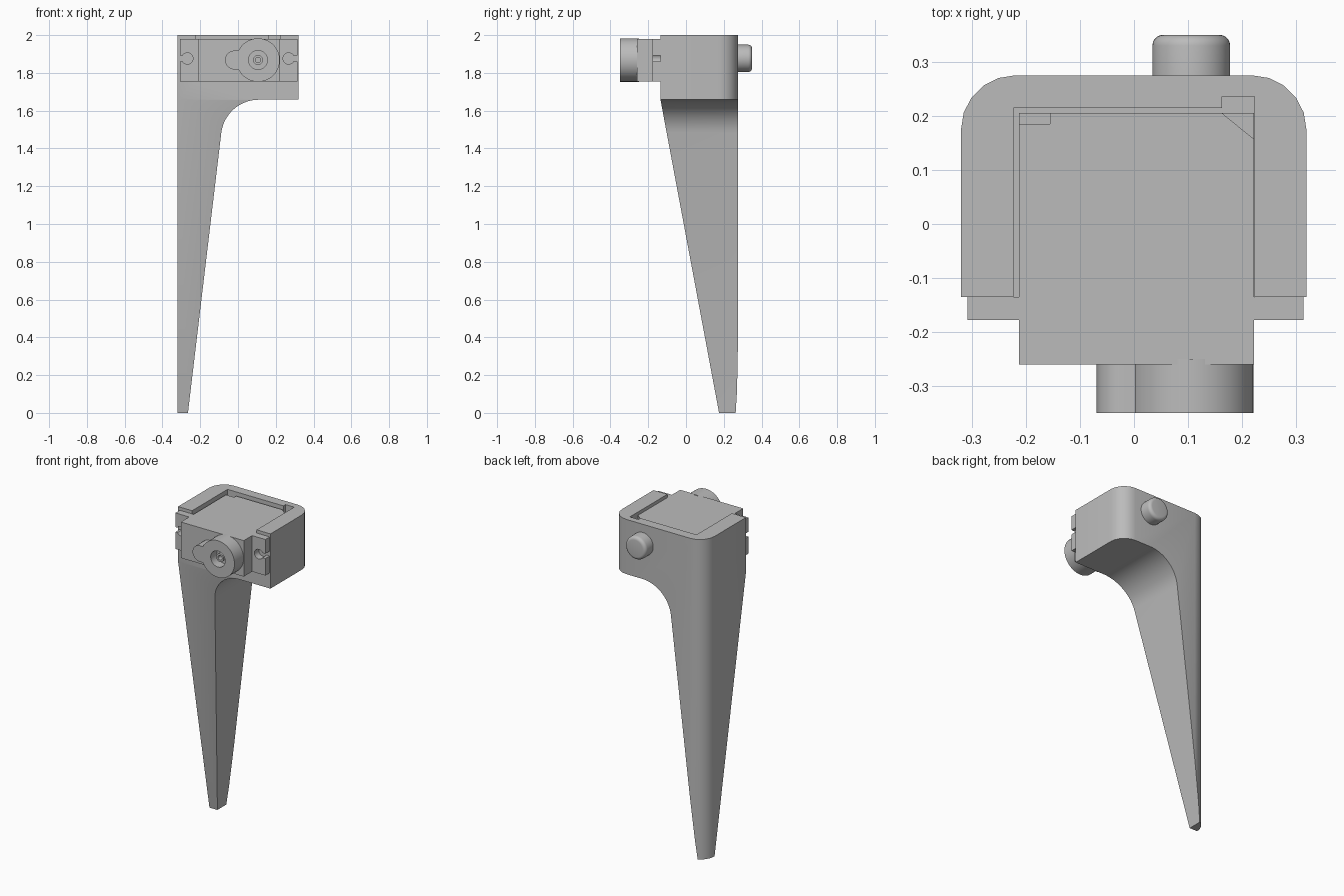
import bpy, bmesh
from math import cos, sin, pi, radians

cube = bpy.data.objects.get("Cube")
if cube:
    bpy.data.objects.remove(cube, do_unlink=True)

grey = bpy.data.materials.new("plain grey")
grey.use_nodes = True
COLOUR = (0.5, 0.5, 0.5, 1)
grey.diffuse_color = COLOUR
grey.node_tree.nodes["Principled BSDF"].inputs["Base Color"].default_value = COLOUR

# How profile coordinates (a, b) and depth d map to space for each axis
PLACE = {"x": lambda a, b, d: (d, a, b),
         "y": lambda a, b, d: (a, d, b),
         "z": lambda a, b, d: (a, b, d)}


def finish(bm, name):
    bmesh.ops.recalc_face_normals(bm, faces=bm.faces)
    mesh = bpy.data.meshes.new(name)
    bm.to_mesh(mesh)
    bm.free()
    mesh.materials.append(grey)
    obj = bpy.data.objects.new(name, mesh)
    bpy.context.collection.objects.link(obj)
    return obj


def prism(name, points, axis, low, high):
    bm = bmesh.new()
    put = PLACE[axis]
    ends = [[bm.verts.new(put(a, b, d)) for a, b in points] for d in (low, high)]
    for ring in ends:
        bm.faces.new(ring)
    n = len(points)
    for i in range(n):
        j = (i + 1) % n
        bm.faces.new((ends[0][i], ends[0][j], ends[1][j], ends[1][i]))
    return finish(bm, name)


def lathe(name, profile, x, z, steps=40):
    """Turn (radius, y) points around an axis parallel to y."""
    bm = bmesh.new()
    rings = [[bm.verts.new((x + r * cos(2 * pi * k / steps), y, z + r * sin(2 * pi * k / steps)))
              for k in range(steps)] for r, y in profile]
    for one, two in zip(rings, rings[1:]):
        for k in range(steps):
            j = (k + 1) % steps
            bm.faces.new((one[k], one[j], two[j], two[k]))
    bmesh.ops.remove_doubles(bm, verts=bm.verts, dist=0.0001)
    return finish(bm, name)


def arc(x, y, radius, start, end, steps):
    angles = [radians(start + (end - start) * i / steps) for i in range(steps + 1)]
    return [(x + radius * cos(t), y + radius * sin(t)) for t in angles]


def rect(a, b, c, d):
    return [(a, b), (c, b), (c, d), (a, d)]


def carve(obj, tool, operation="DIFFERENCE"):
    mod = obj.modifiers.new("carve", "BOOLEAN")
    mod.operation, mod.solver, mod.object = operation, "EXACT", tool
    bpy.context.view_layer.objects.active = obj
    bpy.ops.object.modifier_apply(modifier=mod.name)
    bpy.data.objects.remove(tool, do_unlink=True)


# Bracket and tapering leg: plan, front and side profiles intersected
LEFT, RIGHT, FRONT, BACK, TOP = -0.32, 0.319, -0.135, 0.275, 2.0
plan = [(LEFT, FRONT), (RIGHT, FRONT)]
plan += arc(RIGHT - 0.1, BACK - 0.1, 0.1, 0, 90, 5) + arc(LEFT + 0.1, BACK - 0.1, 0.1, 90, 180, 5)
leg = prism("leg_bracket", plan, "z", 0, TOP)
front = [(-0.5, -0.1), (-0.277, -0.1), (-0.265, 0)]
front += arc(0.11, 1.458, 0.2, 173, 90, 14) + [(0.5, 1.658), (0.5, 2.1), (-0.5, 2.1)]
carve(leg, prism("front_profile", front, "y", -0.5, 0.5), "INTERSECT")
side = [(0.175, 0), (0.194, -0.1), (0.5, -0.1), (0.5, 2.1), (-0.3, 2.1), (-0.3, 1.658), (FRONT, 1.658)]
carve(leg, prism("side_profile", side, "x", -0.6, 0.6), "INTERSECT")

# Motor pocket with a cable relief in one back corner
FLOOR = 1.755
pocket = [(-0.223, -0.3), (0.223, -0.3), (0.223, 0.236), (0.163, 0.236), (0.163, 0.215), (-0.223, 0.215)]
carve(leg, prism("pocket", pocket, "z", FLOOR, 2.2))

# Motor body with mounting ears
body = [(-0.213, -0.26), (0.222, -0.26), (0.222, -0.178), (0.314, -0.178), (0.314, FRONT),
        (0.222, FRONT), (0.222, 0.205), (-0.213, 0.205), (-0.213, FRONT),
        (-0.308, FRONT), (-0.308, -0.178), (-0.213, -0.178)]
motor = prism("motor_body", body, "z", FLOOR, 1.98)

# Open screw slots in the ears
for s in (-1, 1):
    turn = 0 if s > 0 else 180
    slot = arc(s * 0.268, 1.876, 0.03, turn + 30, turn + 330, 20)
    slot += [(s * 0.4, 1.876 - s * 0.015), (s * 0.4, 1.876 + s * 0.015)]
    carve(motor, prism("screw_slot", slot, "y", -0.2, -0.12))

# Small reliefs in the back corners of the motor
carve(motor, prism("square_relief", rect(-0.3, 0.185, -0.155, 0.3), "z", 1.93, 2.1))
carve(motor, prism("slanted_relief", [(0.163, 0.205), (0.222, 0.157), (0.3, 0.157), (0.3, 0.3), (0.163, 0.3)],
                   "z", 1.85, 2.1))

# Output gear housing, its side lobe and the hollow shaft
AXIS_X, AXIS_Z = 0.106, 1.868
housing = lathe("gear_housing", [(0, -0.25), (0.115, -0.25), (0.115, -0.35), (0.05, -0.35),
                                 (0.05, -0.29), (0, -0.29)], AXIS_X, AXIS_Z, 48)
lobe = prism("housing_lobe", arc(-0.019, AXIS_Z, 0.05, 90, 270, 14)
             + [(0.03, AXIS_Z - 0.05), (0.03, AXIS_Z + 0.05)], "y", -0.35, -0.25)
shaft = lathe("output_shaft", [(0, -0.28), (0.026, -0.28), (0.026, -0.33), (0.014, -0.33),
                               (0.014, -0.3), (0, -0.3)], AXIS_X, AXIS_Z, 24)

# Rounded pivot peg on the back
peg_edge = [(0.052 + 0.02 * cos(t * pi / 10), 0.33 + 0.02 * sin(t * pi / 10)) for t in range(6)]
peg = lathe("pivot_peg", [(0, 0.25), (0.072, 0.25)] + peg_edge + [(0, 0.35)], AXIS_X, 1.877)

# Smooth the curved walls and keep the corners crisp
for obj in (leg, motor, housing, lobe, shaft, peg):
    bpy.ops.object.select_all(action="DESELECT")
    obj.select_set(True)
    bpy.context.view_layer.objects.active = obj
    bpy.ops.object.shade_smooth_by_angle(angle=radians(30))
